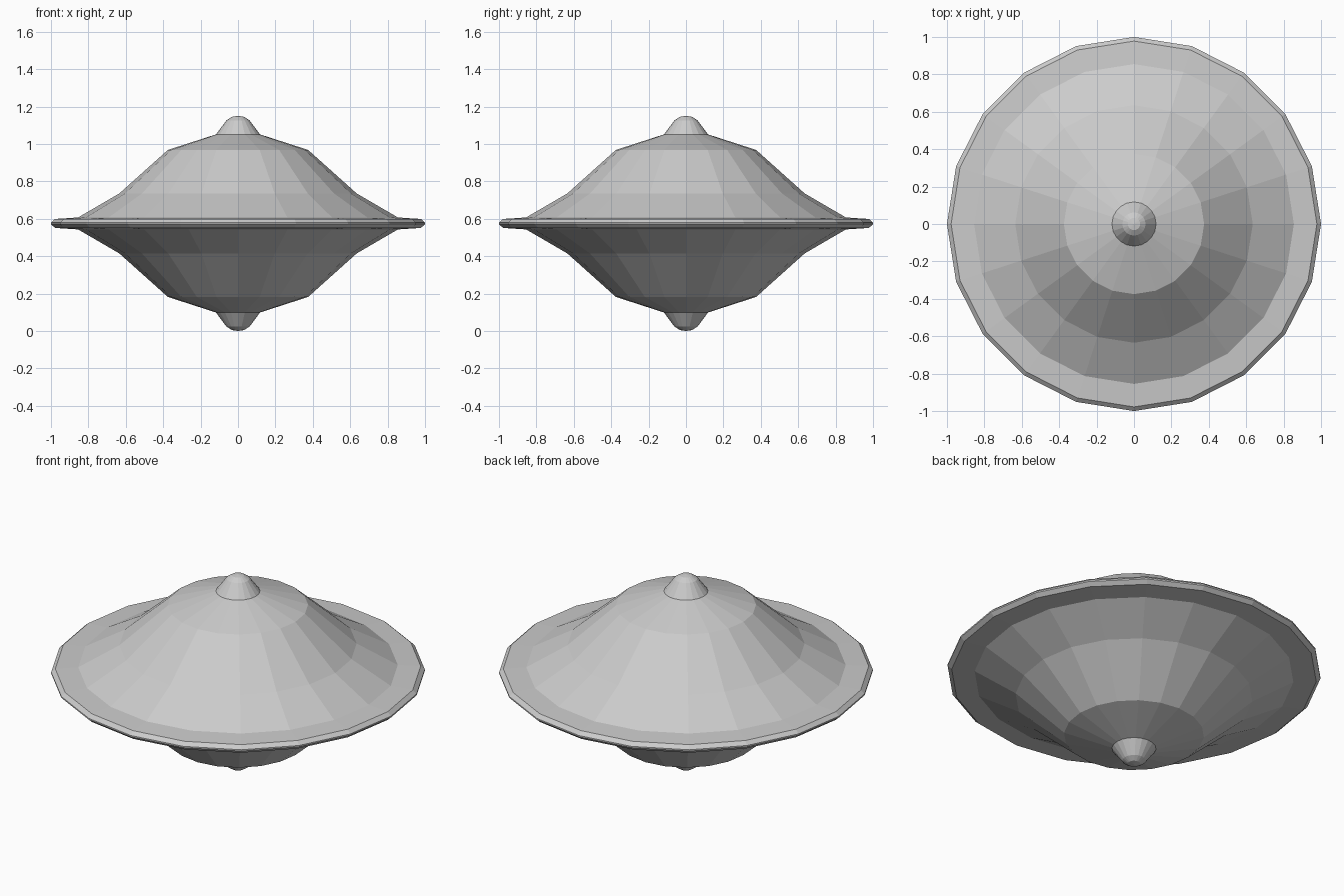
import bpy
import bmesh
from math import cos, sin, tau

cube = bpy.data.objects.get("Cube")
if cube:
    bpy.data.objects.remove(cube, do_unlink=True)

SIDES = 20
MID = 0.575  # height of the rim plane

grey = bpy.data.materials.new("light grey")
grey.use_nodes = True
colour = (0.6, 0.6, 0.6, 1)
grey.diffuse_color = colour
grey.node_tree.nodes["Principled BSDF"].inputs["Base Color"].default_value = colour


def lathe(name, profile):
    """Turn (radius, height) points, listed from the bottom up, into a flat-faced shell."""
    bm = bmesh.new()
    rings = []
    for r, z in profile:
        if r == 0:
            rings.append([bm.verts.new((0, 0, z))] * SIDES)
        else:
            rings.append([bm.verts.new((r * cos(tau * i / SIDES), r * sin(tau * i / SIDES), z))
                          for i in range(SIDES)])
    for low, high in zip(rings, rings[1:]):
        for i in range(SIDES):
            j = (i + 1) % SIDES
            corners = dict.fromkeys((low[i], low[j], high[j], high[i]))
            bm.faces.new(list(corners))
    bmesh.ops.recalc_face_normals(bm, faces=bm.faces)
    mesh = bpy.data.meshes.new(name)
    bm.to_mesh(mesh)
    bm.free()
    mesh.materials.append(grey)
    obj = bpy.data.objects.new(name, mesh)
    obj.location.z = MID
    bpy.context.collection.objects.link(obj)
    return obj


def mirrored(points):
    """Complete an upper profile (inside to outside) with its lower half."""
    return [(r, -z) for r, z in points] + [(r, z) for r, z in reversed(points)]


# Rim: thin flange with a bevelled edge
rim_half = [(0.855, 0.032), (0.978, 0.024), (1.0, 0.004)]
lathe("rim", mirrored(rim_half))

# Domes and end knobs, the same above and below the rim
dome = [(0.855, 0.032), (0.635, 0.16), (0.375, 0.393), (0.118, 0.476)]
knob = [(0.118, 0.476), (0.08, 0.527), (0.062, 0.551), (0.033, 0.57), (0, 0.575)]
for side, sign in (("upper", 1), ("lower", -1)):
    for part, profile in (("dome", dome), ("knob", knob)):
        points = [(r, z * sign) for r, z in profile]
        lathe(f"{side}_{part}", points if sign > 0 else points[::-1])
